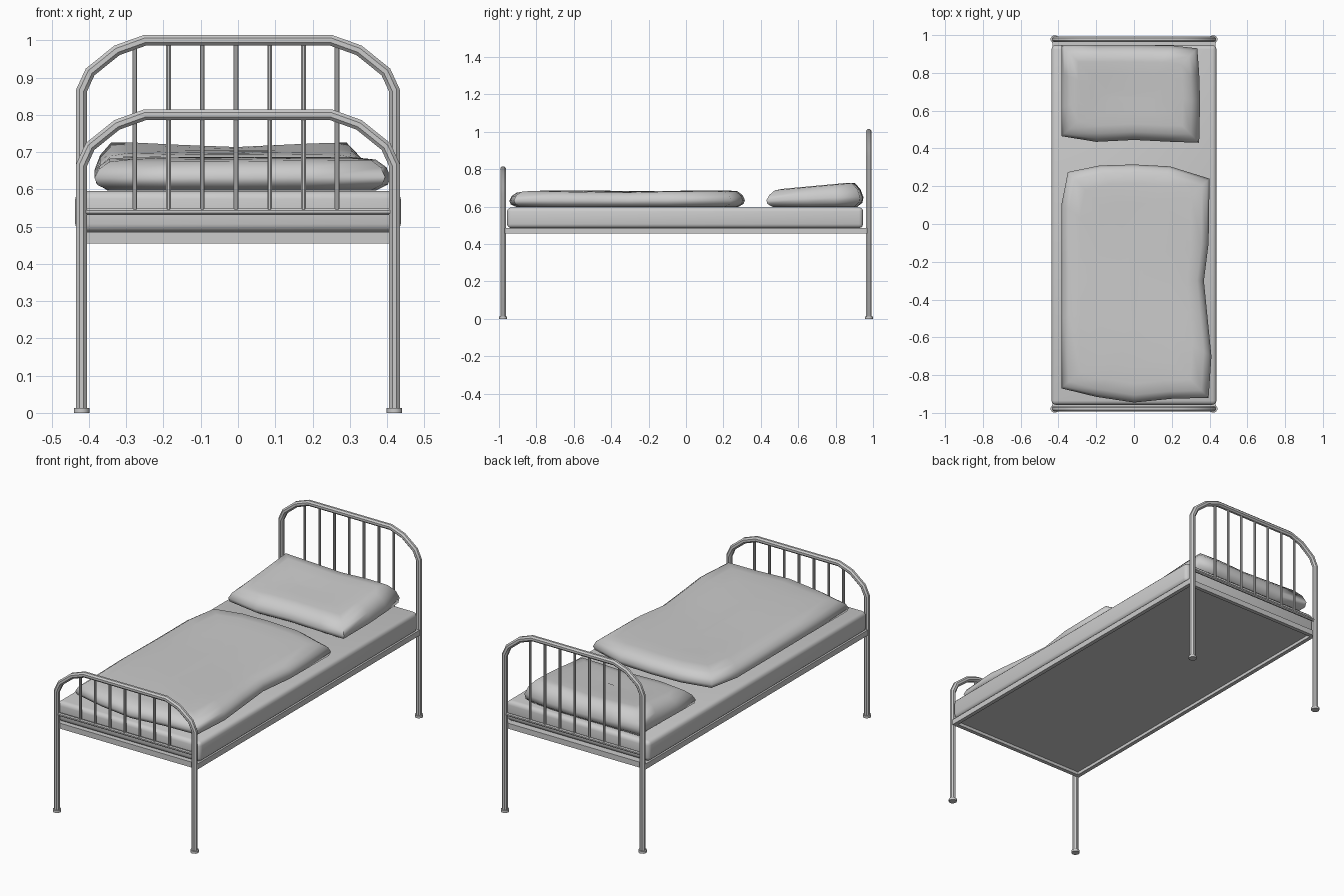
import bpy, bmesh, math
from mathutils import Vector

cube = bpy.data.objects.get("Cube")
if cube:
    bpy.data.objects.remove(cube, do_unlink=True)

GREY = (0.6, 0.6, 0.6, 1)
mat = bpy.data.materials.new("light grey")
mat.use_nodes = True
mat.diffuse_color = GREY
mat.node_tree.nodes["Principled BSDF"].inputs["Base Color"].default_value = GREY


def finish(name, bm, angle=40):
    bmesh.ops.recalc_face_normals(bm, faces=bm.faces)
    mesh = bpy.data.meshes.new(name)
    bm.to_mesh(mesh)
    bm.free()
    ob = bpy.data.objects.new(name, mesh)
    bpy.context.collection.objects.link(ob)
    mesh.materials.append(mat)
    bpy.ops.object.select_all(action="DESELECT")
    ob.select_set(True)
    bpy.context.view_layer.objects.active = ob
    bpy.ops.object.shade_smooth_by_angle(angle=math.radians(angle))
    return ob


def loft(bm, rings):
    """Skin a list of equally long point rings and cap both ends."""
    loops = [[bm.verts.new(p) for p in ring] for ring in rings]
    for a, b in zip(loops, loops[1:]):
        for i in range(len(a)):
            j = (i + 1) % len(a)
            bm.faces.new((a[i], a[j], b[j], b[i]))
    bm.faces.new(loops[0])
    bm.faces.new(loops[-1])


def tube(bm, path, radius, sides=8):
    """Round tube along a path lying in a plane of constant y."""
    pts = [Vector(p) for p in path]
    across = Vector((0, 1, 0))
    rings = []
    for i, p in enumerate(pts):
        before = (p - pts[i - 1]).normalized() if i else None
        after = (pts[i + 1] - p).normalized() if i < len(pts) - 1 else None
        along = ((before or after) + (after or before)).normalized()
        side = along.cross(across) / along.dot(after or before)
        turn = [2 * math.pi * (k + 0.5) / sides for k in range(sides)]
        rings.append([p + (side * math.cos(t) + across * math.sin(t)) * radius for t in turn])
    loft(bm, rings)


def box(bm, x0, x1, y0, y1, z0, z1):
    loft(bm, [[(x0, y0, z), (x1, y0, z), (x1, y1, z), (x0, y1, z)] for z in (z0, z1)])


# Bed ends: bent tube, feet, cross bar and spindles
def bed_end(name, y, top):
    half = [(0.42, 0), (0.42, top - 0.135), (0.397, top - 0.085), (0.325, top - 0.027), (0.25, top)]
    bend = [(-x, z) for x, z in half] + half[::-1]
    bm = bmesh.new()
    tube(bm, [(x, y, z) for x, z in bend], 0.0155)
    finish(name + "_tube", bm)

    bm = bmesh.new()
    for x in (-0.42, 0.42):
        tube(bm, [(x, y, 0), (x, y, 0.013)], 0.0215, 12)
    finish(name + "_feet", bm)

    bm = bmesh.new()
    tube(bm, [(-0.42, y, 0.54), (0.42, y, 0.54)], 0.009)
    for i in range(7):
        x = -0.277 + i * 0.0905
        tube(bm, [(x, y, 0.54), (x, y, top)], 0.007)
    finish(name + "_bars", bm)


bed_end("headboard", 0.978, 1.0)
bed_end("footboard", -0.978, 0.8)

# Frame: rails with a recessed base panel
bm = bmesh.new()
for s in (-1, 1):
    box(bm, *sorted((s * 0.41, s * 0.432)), -0.968, 0.968, 0.455, 0.485)
    box(bm, -0.41, 0.41, *sorted((s * 0.946, s * 0.968)), 0.455, 0.485)
finish("frame_rails", bm, 30)
bm = bmesh.new()
box(bm, -0.412, 0.412, -0.948, 0.948, 0.472, 0.484)
finish("base_panel", bm, 30)

# Mattress with rounded edges
bm = bmesh.new()
box(bm, -0.437, 0.437, -0.957, 0.947, 0.485, 0.596)
bmesh.ops.bevel(bm, geom=bm.edges[:], offset=0.022, segments=3, profile=0.5, affect="EDGES")
finish("mattress", bm, 60)


# Soft bedding: an outline stacked in layers of (inset, height)
def bedding(name, outline, layers, height):
    xs, ys = zip(*outline)
    cx, cy = (max(xs) + min(xs)) / 2, (max(ys) + min(ys)) / 2
    hx, hy = (max(xs) - min(xs)) / 2, (max(ys) - min(ys)) / 2
    rings = []
    for inset, lift in layers:
        ring = []
        for x, y in outline:
            px = cx + (x - cx) * (1 - inset / hx)
            py = cy + (y - cy) * (1 - min(inset / hy, 0.97))
            ring.append((px, py, 0.597 + lift * height(px, py)))
        rings.append(ring)
    bm = bmesh.new()
    loft(bm, rings)
    return finish(name, bm, 75)


def blanket_height(x, y):
    return 0.086 + 0.004 * math.sin(7 * y + 3 * x) - 0.012 * max(0, -0.6 - y)


blanket_outline = [
    (-0.385, -0.87), (-0.2, -0.915), (0, -0.945), (0.2, -0.925), (0.395, -0.92),
    (0.41, -0.7), (0.39, -0.5), (0.37, -0.3), (0.395, -0.1), (0.4, 0.24),
    (0.19, 0.305), (0, 0.315), (-0.18, 0.31), (-0.35, 0.275), (-0.385, 0.1),
    (-0.385, -0.2), (-0.385, -0.5)]
bedding("blanket", blanket_outline,
        [(0.04, 0), (0.008, 0.18), (0, 0.42), (0.012, 0.72), (0.04, 0.95), (0.1, 1), (0.2, 1), (0.36, 1)],
        blanket_height)


def pillow_height(x, y):
    back = min(max((y - 0.43) / 0.47, 0), 1)
    ends = min(abs(x + 0.02) / 0.3, 1)
    return 0.088 + 0.028 * back + 0.016 * back * ends


pillow_outline = [
    (-0.385, 0.465), (-0.2, 0.435), (0, 0.445), (0.2, 0.435), (0.345, 0.43),
    (0.35, 0.65), (0.345, 0.8), (0.335, 0.93), (0.2, 0.945), (0, 0.948),
    (-0.2, 0.948), (-0.385, 0.948), (-0.385, 0.8), (-0.385, 0.62)]
bedding("pillow", pillow_outline,
        [(0.035, 0), (0.005, 0.2), (0, 0.42), (0.015, 0.72), (0.045, 0.98), (0.09, 1.02), (0.16, 1.02), (0.24, 1)],
        pillow_height)
